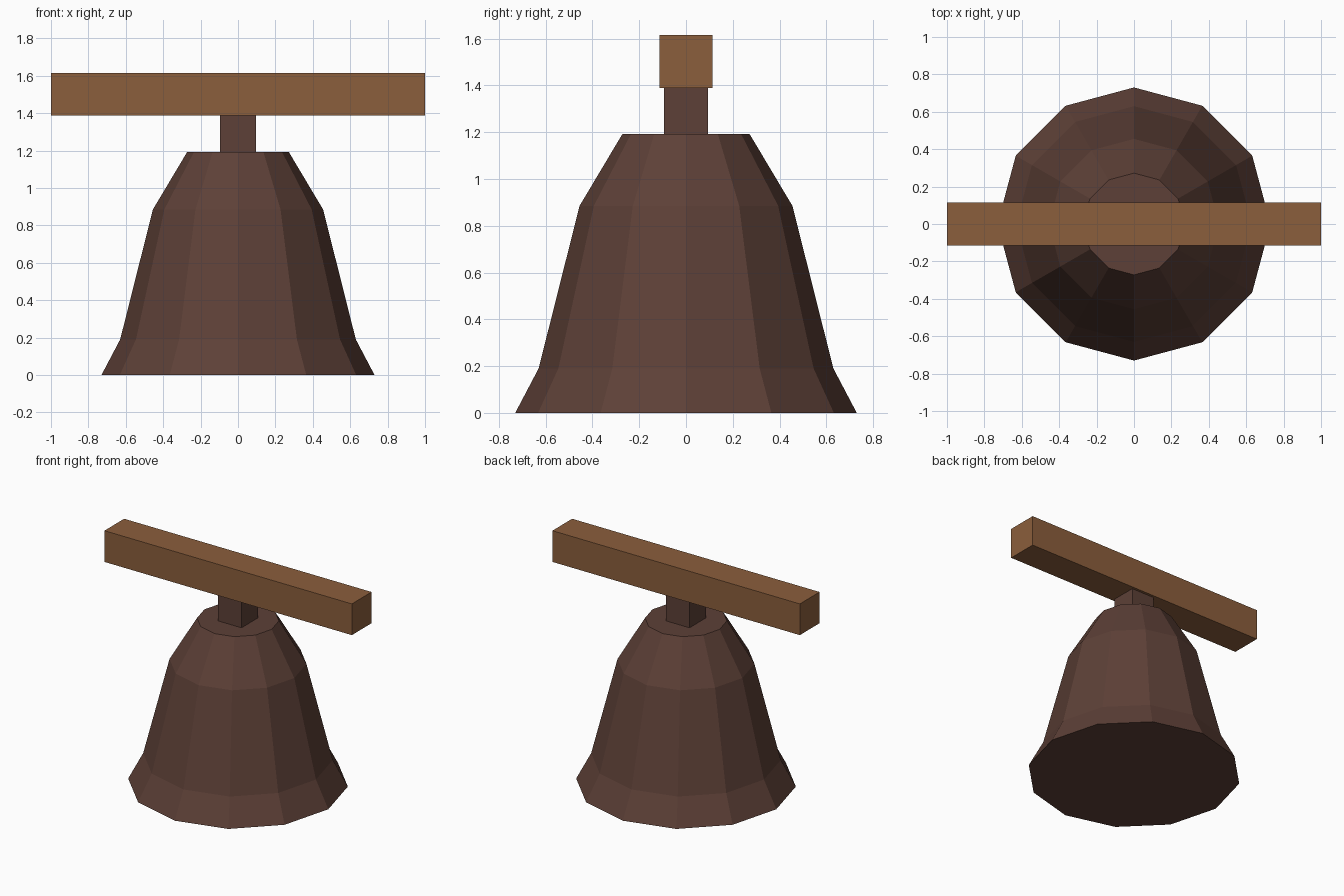
import bpy, bmesh, math

if "Cube" in bpy.data.objects:
    bpy.data.objects.remove(bpy.data.objects["Cube"])


def material(name, rgb):
    lin = [(c / 255 / 12.92) if c / 255 <= 0.04045 else ((c / 255 + 0.055) / 1.055) ** 2.4 for c in rgb]
    m = bpy.data.materials.new(name)
    m.diffuse_color = (*lin, 1)
    m.use_nodes = True
    m.node_tree.nodes["Principled BSDF"].inputs["Base Color"].default_value = m.diffuse_color
    return m


def make_object(name, bm, mat):
    bmesh.ops.recalc_face_normals(bm, faces=bm.faces)
    mesh = bpy.data.meshes.new(name)
    bm.to_mesh(mesh)
    bm.free()
    mesh.materials.append(mat)
    ob = bpy.data.objects.new(name, mesh)
    bpy.context.collection.objects.link(ob)


def box(name, half_x, half_y, z0, z1, mat):
    bm = bmesh.new()
    bmesh.ops.create_cube(bm, size=2)
    for v in bm.verts:
        v.co = (v.co.x * half_x, v.co.y * half_y, z0 if v.co.z < 0 else z1)
    make_object(name, bm, mat)


def lathe(name, profile, sides, mat):
    bm = bmesh.new()
    rings = [[bm.verts.new((r * math.cos(math.tau * i / sides), r * math.sin(math.tau * i / sides), z))
              for i in range(sides)] for r, z in profile]
    for a, b in zip(rings, rings[1:]):
        for i in range(sides):
            j = (i + 1) % sides
            bm.faces.new((a[i], a[j], b[j], b[i]))
    bm.faces.new(rings[0])
    bm.faces.new(rings[-1])
    make_object(name, bm, mat)


bronze = material("dark bronze", (93, 64, 55))
wood = material("brown wood", (139, 94, 60))

# Twelve-sided bell with flared lip and closed underside
lathe("bell_body", [(0.73, 0), (0.63, 0.19), (0.455, 0.885), (0.272, 1.192)], 12, bronze)
# Square hanger between bell and beam
box("bell_hanger", 0.095, 0.095, 1.19, 1.39, bronze)
# Wooden beam
box("support_beam", 1.0, 0.114, 1.388, 1.616, wood)
